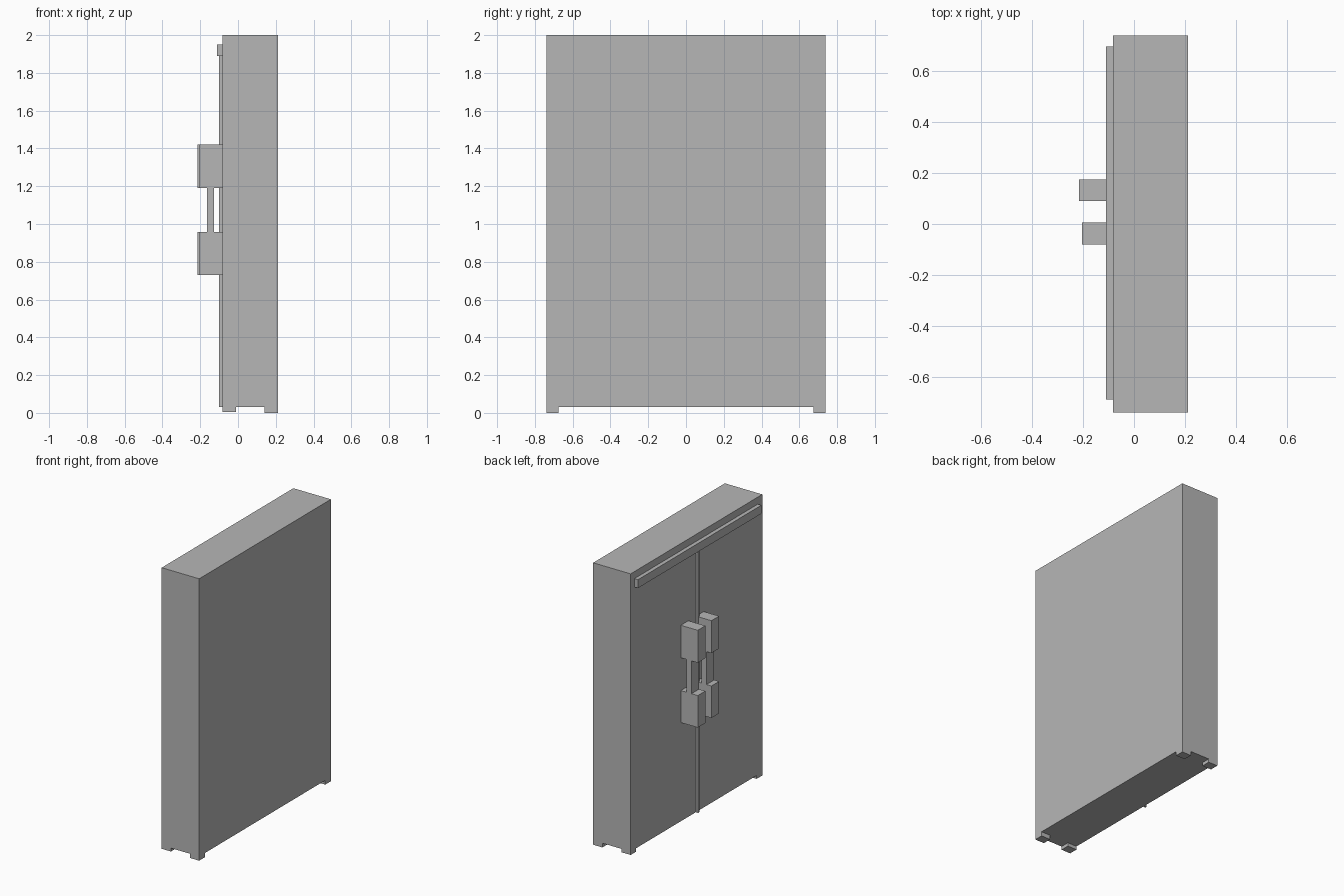
import bpy, bmesh
from mathutils import Vector

if "Cube" in bpy.data.objects:
    bpy.data.objects.remove(bpy.data.objects["Cube"])

grey = bpy.data.materials.new("plain_grey")
grey.diffuse_color = (0.47, 0.47, 0.47, 1)
grey.use_nodes = True
grey.node_tree.nodes["Principled BSDF"].inputs["Base Color"].default_value = grey.diffuse_color

X0, X1, Y = -0.082, 0.212, 0.738      # cabinet depth and half width
BASE, TOP = 0.03, 2.0


def finish(name, bm):
    bmesh.ops.recalc_face_normals(bm, faces=bm.faces)
    mesh = bpy.data.meshes.new(name)
    bm.to_mesh(mesh)
    bm.free()
    mesh.materials.append(grey)
    obj = bpy.data.objects.new(name, mesh)
    bpy.context.collection.objects.link(obj)
    return obj


def box(bm, lo, hi):
    verts = bmesh.ops.create_cube(bm, size=1)["verts"]
    lo, hi = Vector(lo), Vector(hi)
    for v in verts:
        v.co = (lo + hi) / 2 + v.co * (hi - lo)


def box_part(name, lo, hi):
    bm = bmesh.new()
    box(bm, lo, hi)
    return finish(name, bm)


def prism(name, profile, y0, y1):
    """Extrude an (x, z) outline along y."""
    bm = bmesh.new()
    face = bm.faces.new([bm.verts.new((x, y0, z)) for x, z in profile])
    ext = bmesh.ops.extrude_face_region(bm, geom=[face])["geom"]
    for v in ext:
        if isinstance(v, bmesh.types.BMVert):
            v.co.y = y1
    return finish(name, bm)


# Cabinet slab, with the four bottom corners drawn down into flush feet
bm = bmesh.new()
box(bm, (X0, -Y, BASE), (X1, Y, TOP))
cuts = [((-0.01, 0, 0), (1, 0, 0)), ((0.14, 0, 0), (1, 0, 0)),
        ((0, -0.675, 0), (0, 1, 0)), ((0, 0.675, 0), (0, 1, 0))]
for co, no in cuts:
    bmesh.ops.bisect_plane(bm, geom=bm.verts[:] + bm.edges[:] + bm.faces[:],
                           plane_co=co, plane_no=no)
bm.normal_update()
corners = []
for f in bm.faces:
    c = f.calc_center_median()
    if f.normal.z < -0.9 and abs(c.y) > 0.675 and not -0.01 < c.x < 0.14:
        corners.append(f)
for f in bmesh.ops.extrude_discrete_faces(bm, faces=corners)["faces"]:
    for v in f.verts:
        v.co.z = 0.0 if v.co.x > 0.1 else 0.006
bmesh.ops.remove_doubles(bm, verts=bm.verts, dist=1e-5)
finish("cabinet_body", bm)

# Trim rail above the doors and the strip where they meet
box_part("top_rail", (-0.11, -0.688, 1.89), (X0, 0.695, 1.95))
box_part("door_divider", (-0.10, -0.006, BASE), (X0, 0.007, 1.89))

# Two pulls: a thick block at each end joined by a thin bar
for name, front, y0, y1 in (("left_handle", -0.215, 0.09, 0.175),
                            ("right_handle", -0.203, -0.081, 0.005)):
    b0, b1 = -0.165, -0.127
    outline = [(front, 0.73), (X0, 0.73), (X0, 0.957), (b1, 0.957),
               (b1, 1.19), (X0, 1.19), (X0, 1.42), (front, 1.42),
               (front, 1.19), (b0, 1.19), (b0, 0.957), (front, 0.957)]
    prism(name, outline, y0, y1)
